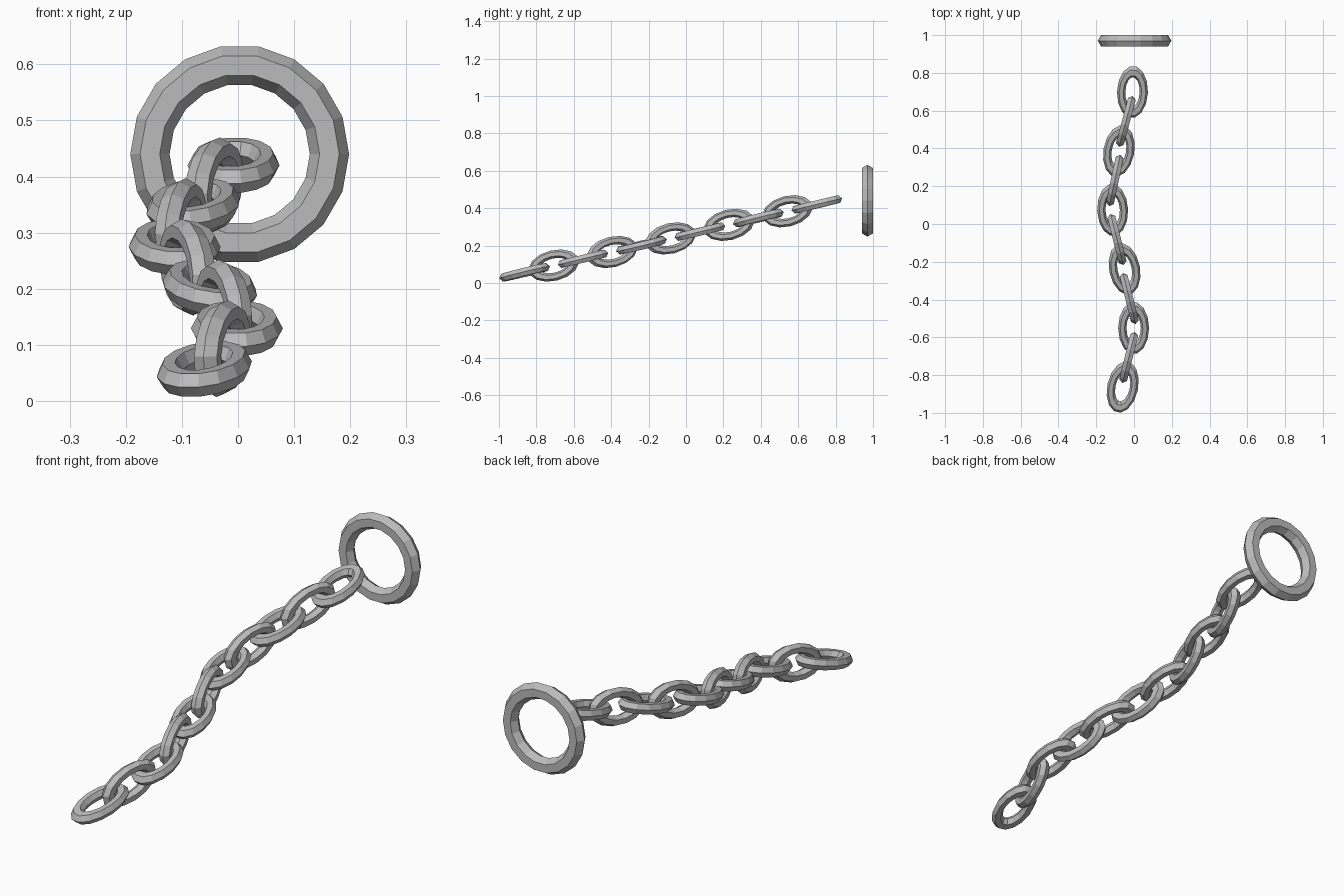
import bpy, bmesh
from math import sin, cos, pi, radians
from mathutils import Matrix, Vector

cube = bpy.data.objects.get("Cube")
if cube:
    bpy.data.objects.remove(cube, do_unlink=True)

# One plain steel colour
steel = bpy.data.materials.new("grey_steel")
steel.use_nodes = True
colour = (0.5, 0.5, 0.5, 1)
steel.diffuse_color = colour
steel.node_tree.nodes["Principled BSDF"].inputs["Base Color"].default_value = colour


def hex_loop(name, matrix, centre, tube, thick, sides):
    """Closed oval loop in the local xy plane with a six-sided bar section."""
    bm = bmesh.new()
    rows = []
    for i in range(sides):
        u = 2 * pi * i / sides
        row = []
        for j in range(6):
            v = pi * j / 3
            p = Vector(((centre[0] + tube[0] * cos(v)) * cos(u),
                        (centre[1] + tube[1] * cos(v)) * sin(u),
                        thick * sin(v) / sin(pi / 3)))
            row.append(bm.verts.new(p))
        rows.append(row)
    for i in range(sides):
        a, b = rows[i], rows[(i + 1) % sides]
        for j in range(6):
            k = (j + 1) % 6
            bm.faces.new((a[j], b[j], b[k], a[k]))
    bmesh.ops.recalc_face_normals(bm, faces=bm.faces)
    mesh = bpy.data.meshes.new(name)
    bm.to_mesh(mesh)
    bm.free()
    mesh.materials.append(steel)
    obj = bpy.data.objects.new(name, mesh)
    obj.matrix_world = matrix
    bpy.context.collection.objects.link(obj)
    return obj


# Upright end ring
hex_loop("end_ring",
         Matrix.Translation((0.003, 0.97, 0.44)) @ Matrix.Rotation(pi / 2, 4, "X"),
         (0.16, 0.16), (0.035, 0.035), 0.03, 18)

# Chain links: sideways position and heading, alternating flat and upright
links = [(-0.06, 12), (-0.028, 14), (-0.002, 0), (-0.025, -14), (-0.05, -11),
         (-0.09, -14), (-0.113, -2), (-0.102, 12), (-0.08, 10), (-0.043, 15),
         (-0.008, 2)]
for i, (x, heading) in enumerate(links):
    turn = (Matrix.Rotation(radians(-heading), 4, "Z")
            @ Matrix.Rotation(radians(13.5), 4, "X")
            @ Matrix.Rotation(pi / 2 * (i % 2), 4, "Y"))
    place = Matrix.Translation((x, -0.863 + 0.1562 * i, 0.057 + 0.0363 * i))
    kind = "upright" if i % 2 else "flat"
    hex_loop(f"{kind}_link_{i + 1}", place @ turn,
             (0.06, 0.111), (0.022, 0.031), 0.021, 14)
